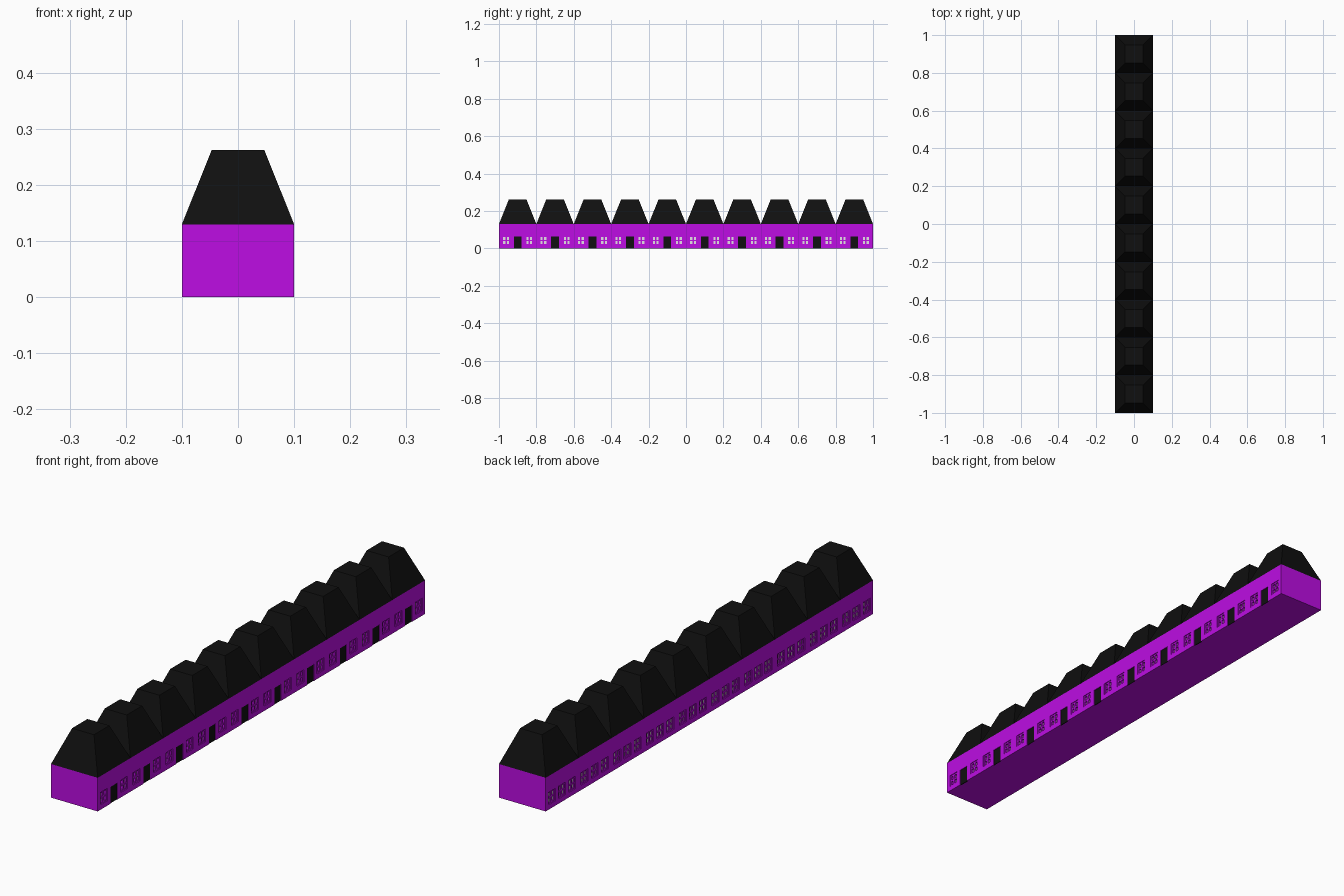
import bpy, bmesh
from mathutils import Matrix, Vector

if "Cube" in bpy.data.objects:
    bpy.data.objects.remove(bpy.data.objects["Cube"])

UNITS, SIZE = 10, 0.2
WALL_H, TOP_H, TOP_HALF = 0.13, 0.262, 0.047
HALF = SIZE / 2
DOOR_D, BAR_D = 0.004, 0.003
centres = [-1 + SIZE * (i + 0.5) for i in range(UNITS)]


def material(name, rgb):
    m = bpy.data.materials.new(name)
    m.diffuse_color = (*rgb, 1)
    m.use_nodes = True
    m.node_tree.nodes["Principled BSDF"].inputs["Base Color"].default_value = m.diffuse_color
    return m


purple = material("purple_wall", (0.51, 0.004, 0.77))
black = material("black", (0.005, 0.005, 0.005))
pale = material("pale_glass", (0.8, 0.75, 0.82))


def add_box(bm, lo, hi):
    lo, hi = Vector(lo), Vector(hi)
    mat = Matrix.Translation((lo + hi) / 2) @ Matrix.Diagonal((*(hi - lo), 1))
    return bmesh.ops.create_cube(bm, size=1, matrix=mat)["verts"]


def finish(bm, name, mat=None):
    me = bpy.data.meshes.new(name)
    bm.to_mesh(me)
    bm.free()
    ob = bpy.data.objects.new(name, me)
    bpy.context.collection.objects.link(ob)
    if mat:
        me.materials.append(mat)
    return ob


def side_box(bm, side, x0, x1, y, w, z0, z1):
    xs = sorted((side * x0, side * x1))
    add_box(bm, (xs[0], y - w / 2, z0), (xs[1], y + w / 2, z1))


# Windows (side, y, recess depth): two per house on the door side, three on the back
windows = [(1, c + d, 0.011) for c in centres for d in (-0.062, 0.062)]
windows += [(-1, c + d, 0.008) for c in centres for d in (-0.062, 0, 0.062)]
WIN_Z, WIN_W, WIN_H = 0.043, 0.042, 0.048

# Recesses for doors and windows
bm = bmesh.new()
for c in centres:
    side_box(bm, 1, HALF - DOOR_D, HALF + 0.02, c, 0.042, -0.02, 0.065)
for side, y, d in windows:
    side_box(bm, side, HALF - d, HALF + 0.02, y, WIN_W, WIN_Z - WIN_H / 2, WIN_Z + WIN_H / 2)
cutter = finish(bm, "recess_cutter")
cutter.hide_render = True

# Long terrace walls
bm = bmesh.new()
add_box(bm, (-HALF, -1, 0), (HALF, 1, WALL_H))
walls = finish(bm, "terrace_walls", purple)
mod = walls.modifiers.new("recesses", "BOOLEAN")
mod.operation, mod.solver, mod.object = "DIFFERENCE", "EXACT", cutter
bpy.context.view_layer.objects.active = walls
bpy.ops.object.modifier_apply(modifier=mod.name)
bpy.data.objects.remove(cutter)

# Doors
bm = bmesh.new()
for c in centres:
    side_box(bm, 1, HALF - DOOR_D - 0.002, HALF - DOOR_D + 0.002, c, 0.0418, 0, 0.0648)
finish(bm, "doors", black)

# Glass at the bottom of each recess
bm = bmesh.new()
for side, y, d in windows:
    side_box(bm, side, HALF - d - 0.001, HALF - d + 0.0008, y, WIN_W - 0.0004,
             WIN_Z - WIN_H / 2 + 0.0002, WIN_Z + WIN_H / 2 - 0.0002)
finish(bm, "window_glass", pale)

# Frames and crossed glazing bars in front of the glass
bm = bmesh.new()
for side, y, d in windows:
    for dy, w in ((-0.01825, 0.0055), (0, 0.008), (0.01825, 0.0055)):
        side_box(bm, side, HALF - d, HALF - BAR_D, y + dy, w,
                 WIN_Z - WIN_H / 2, WIN_Z + WIN_H / 2)
    for dz, h in ((-0.02125, 0.0055), (0, 0.006), (0.02125, 0.0055)):
        side_box(bm, side, HALF - d, HALF - BAR_D - 0.0002, y, WIN_W,
                 WIN_Z + dz - h / 2, WIN_Z + dz + h / 2)
finish(bm, "window_frames", purple)

# Row of flat-topped roofs
bm = bmesh.new()
for c in centres:
    for v in add_box(bm, (-HALF, c - HALF, WALL_H), (HALF, c + HALF, TOP_H)):
        if v.co.z > WALL_H + 0.01:
            v.co.x *= TOP_HALF / HALF
            v.co.y = c + (v.co.y - c) * TOP_HALF / HALF
finish(bm, "roofs", black)
